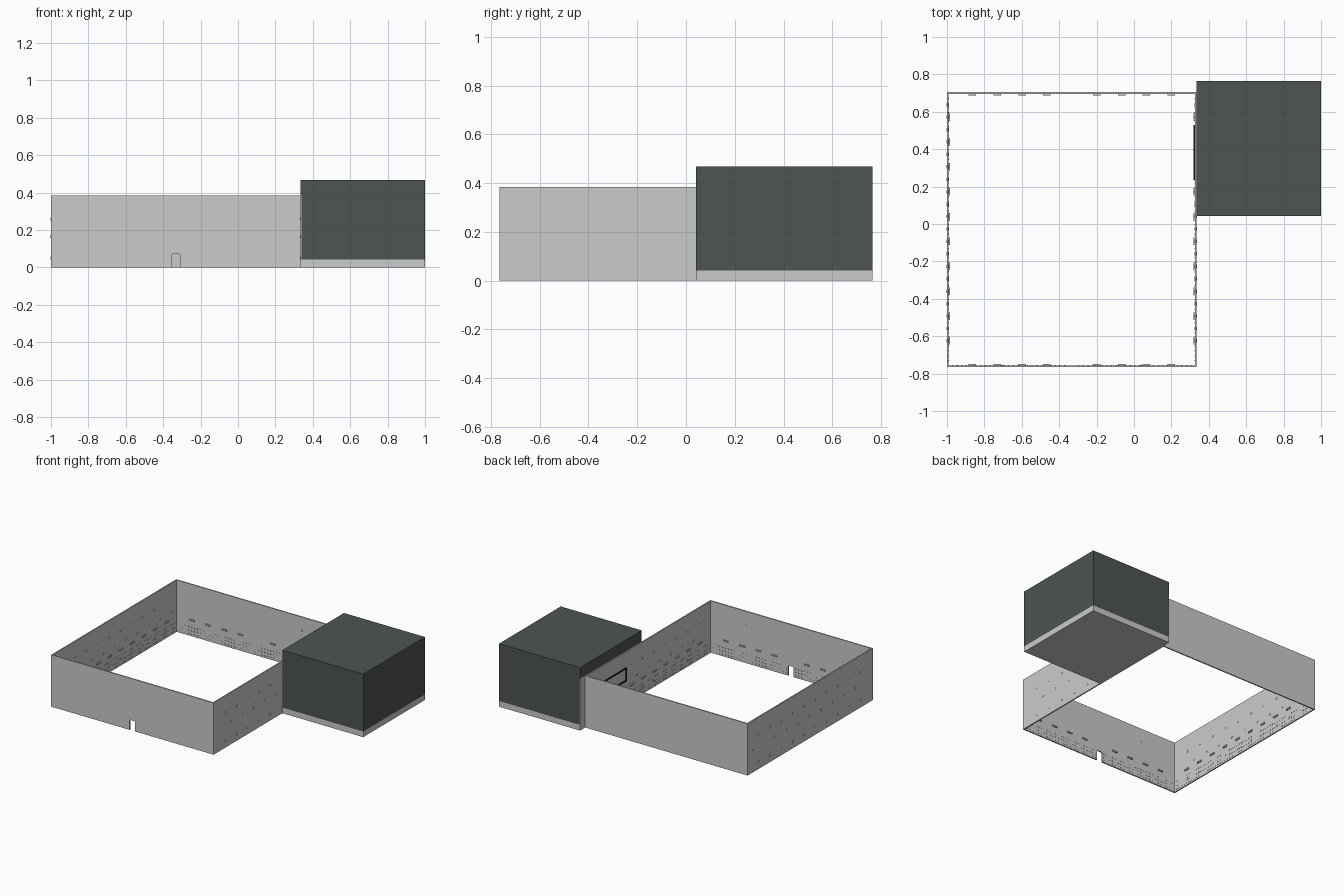
import bpy, bmesh, math
from mathutils import Matrix, Vector

if "Cube" in bpy.data.objects:
    bpy.data.objects.remove(bpy.data.objects["Cube"])

X0, X1, Y0, Y1, H = -1.0, 0.335, -0.765, 0.705, 0.385
T = 0.009                     # wall thickness
CX, CY = (X0 + X1) / 2, (Y0 + Y1) / 2


def material(name, color):
    m = bpy.data.materials.new(name)
    m.diffuse_color = color
    m.use_nodes = True
    m.node_tree.nodes["Principled BSDF"].inputs["Base Color"].default_value = m.diffuse_color
    return m


def finish(name, bm, mat=None):
    me = bpy.data.meshes.new(name)
    bmesh.ops.recalc_face_normals(bm, faces=bm.faces)
    bm.to_mesh(me)
    bm.free()
    ob = bpy.data.objects.new(name, me)
    bpy.context.collection.objects.link(ob)
    if mat:
        me.materials.append(mat)
    return ob


def add_box(bm, lo, hi):
    lo, hi = Vector(lo), Vector(hi)
    m = Matrix.Translation((lo + hi) / 2) @ Matrix.Diagonal((*(hi - lo), 1))
    bmesh.ops.create_cube(bm, size=1, matrix=m)


def box(name, lo, hi, mat=None):
    bm = bmesh.new()
    add_box(bm, lo, hi)
    return finish(name, bm, mat)


def add_disc(bm, center, axis, r, depth):
    rot = Matrix.Rotation(math.pi / 2, 4, 'Y' if axis == 'x' else 'X')
    bmesh.ops.create_cone(bm, cap_ends=True, segments=10, radius1=r, radius2=r,
                          depth=depth, matrix=Matrix.Translation(center) @ rot)


dark = material("dark_green_grey", (0.075, 0.09, 0.085, 1))
black = material("black", (0.01, 0.01, 0.01, 1))

# Plain walls
box("back_wall", (X0, Y1 - T, 0), (X1, Y1, H))
box("left_wall", (X0, Y0 + T, 0), (X0 + T, Y1 - T, H))
box("right_wall", (X1 - T, Y0 + T, 0), (X1, Y1 - T, H))

# Front wall with a small round-cornered notch
nl, nr, nh, c = -0.355, -0.31, 0.075, 0.008
outline = [(X0, 0), (nl, 0), (nl, nh - c), (nl + c * 0.3, nh - c * 0.3), (nl + c, nh),
           (nr - c, nh), (nr - c * 0.3, nh - c * 0.3), (nr, nh - c), (nr, 0), (X1, 0), (X1, H), (X0, H)]
bm = bmesh.new()
face = bm.faces.new([bm.verts.new((x, Y0, z)) for x, z in outline])
ext = bmesh.ops.extrude_face_region(bm, geom=[face])
bmesh.ops.translate(bm, vec=(0, T, 0), verts=[v for v in ext["geom"] if isinstance(v, bmesh.types.BMVert)])
finish("front_wall", bm)

# Inner clips, bolts and rows of small studs
clips, bolts, studs = bmesh.new(), bmesh.new(), bmesh.new()
P = 0.133                     # fitting spacing
zc = 0.12
for side, y in ((1, Y0 + T), (-1, Y1 - T)):
    for i in (-4, -3, -2, -1, 1, 2, 3, 4):
        x = CX + i * P
        ya, yb = sorted((y, y + side * 0.008))
        add_box(clips, (x - 0.02, ya, zc - 0.005), (x + 0.02, yb, zc + 0.005))
    for x in (CX - 0.37, CX + 0.37):
        add_disc(bolts, (x, y, 0.285), 'y', 0.006, 0.004)
    for z in (0.015, 0.04, 0.065):
        for i in range(52):
            x = X0 + 0.03 + i * 0.025
            if nl - 0.01 < x < nr + 0.01 and side == 1:
                continue
            add_box(studs, (x - 0.003, y - 0.002, z - 0.003), (x + 0.003, y + 0.002, z + 0.003))

for side, x in ((1, X0 + T), (-1, X1 - T)):
    mid = x - side * T / 2
    for i in range(10):
        y = -0.625 + i * P
        xa, xb = sorted((x, x + side * 0.008))
        add_box(clips, (xa, y - 0.02, zc - 0.005), (xb, y + 0.02, zc + 0.005))
        # Bolts pass through the wall so they show on both faces
        for dy, z in ((0, 0.26), (P / 2, 0.165), (0, 0.05)):
            add_disc(bolts, (mid, y + dy, z), 'x', 0.009, T + 0.004)
    for z in (0.015, 0.04, 0.075):
        for i in range(57):
            y = Y0 + 0.035 + i * 0.025
            add_box(studs, (x - 0.002, y - 0.003, z - 0.003), (x + 0.002, y + 0.003, z + 0.003))
finish("wall_clips", clips)
finish("wall_bolts", bolts)
finish("wall_studs", studs)

# Black inlet frame on the inside of the right wall
xa, xb, ya, yb, za, zb, w = X1 - T - 0.007, X1 - T, 0.235, 0.53, 0.17, 0.27, 0.008
bm = bmesh.new()
for z in (za, zb - w):
    add_box(bm, (xa, ya, z), (xb, yb, z + w))
for y in (ya, yb - w):
    add_box(bm, (xa, y, za + w), (xb, y + w, zb - w))
finish("inlet_frame", bm, black)

# Equipment box: grey base, grey side panel facing the walls, dark cover
BY0, BY1, B = 0.042, 0.765, 0.042
box("equipment_base", (X1, BY0, 0), (1, BY1, B))
box("equipment_side_panel", (X1, BY0, B), (X1 + 0.004, BY1, H))
bm = bmesh.new()
prof = [(X1 + 0.004, B), (1, B), (1, 0.468), (X1, 0.468), (X1, H), (X1 + 0.004, H)]
face = bm.faces.new([bm.verts.new((x, BY0, z)) for x, z in prof])
ext = bmesh.ops.extrude_face_region(bm, geom=[face])
bmesh.ops.translate(bm, vec=(0, BY1 - BY0, 0), verts=[v for v in ext["geom"] if isinstance(v, bmesh.types.BMVert)])
finish("equipment_cover", bm, dark)
